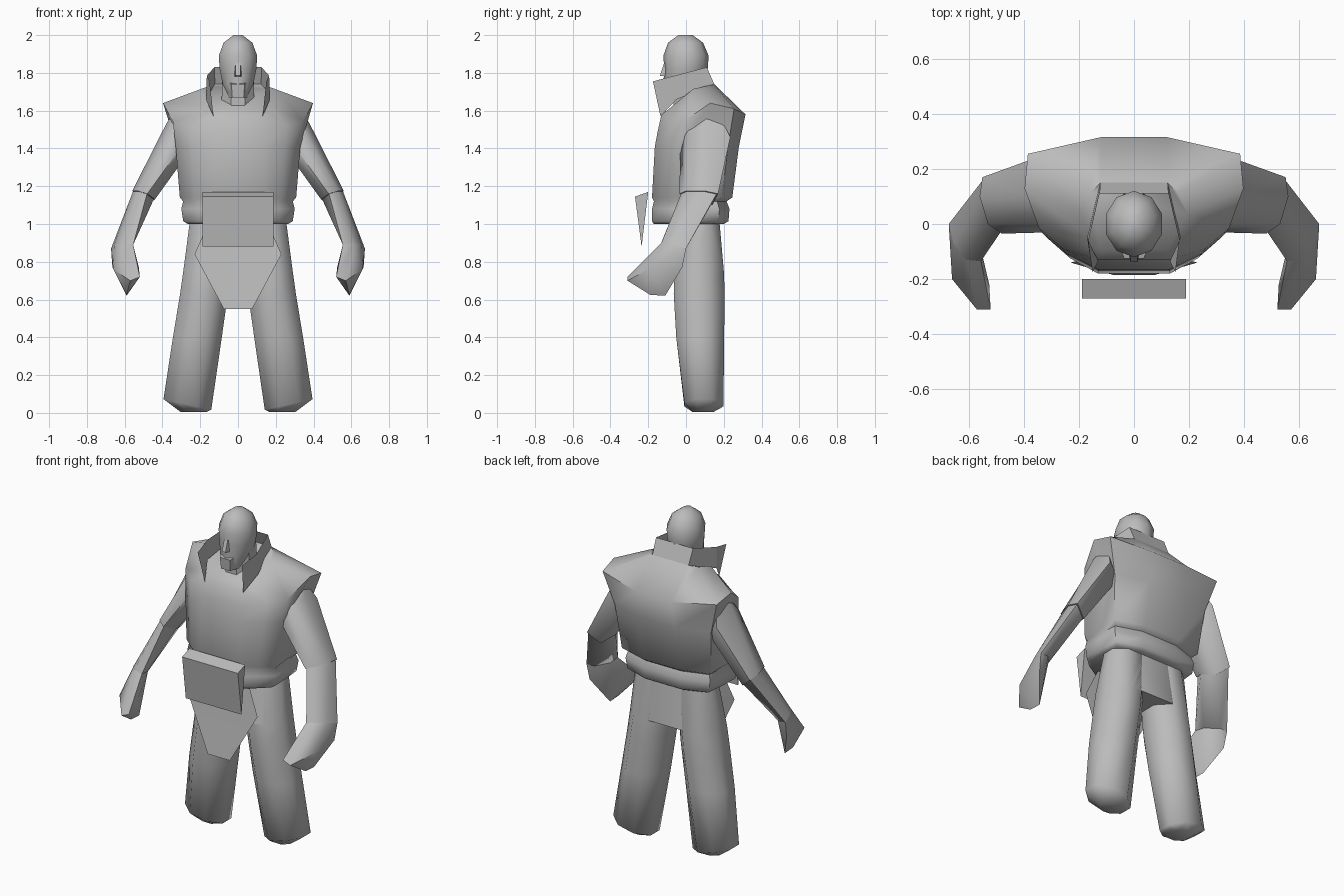
import bpy
import bmesh
from math import cos, sin, pi, radians
from mathutils import Vector

default_cube = bpy.data.objects.get("Cube")
if default_cube:
    bpy.data.objects.remove(default_cube, do_unlink=True)

# Single clay colour
clay = bpy.data.materials.new("grey_clay")
clay.use_nodes = True
clay_colour = (.5, .5, .5, 1)
clay.diffuse_color = clay_colour
clay.node_tree.nodes["Principled BSDF"].inputs["Base Color"].default_value = clay_colour


def finish(name, mesh_data, mirror=False, smooth_angle=40):
    """Turn a bmesh into a shaded object, optionally mirrored across x."""
    bmesh.ops.recalc_face_normals(mesh_data, faces=mesh_data.faces)
    mesh = bpy.data.meshes.new(name)
    mesh_data.to_mesh(mesh)
    mesh_data.free()
    mesh.materials.append(clay)
    part = bpy.data.objects.new(name, mesh)
    bpy.context.collection.objects.link(part)
    bpy.ops.object.select_all(action="DESELECT")
    part.select_set(True)
    bpy.context.view_layer.objects.active = part
    bpy.ops.object.shade_smooth_by_angle(angle=radians(smooth_angle))
    if mirror:
        part.modifiers.new("mirror", "MIRROR")
    return part


def loft(name, rings, closed=True, **options):
    """Skin a sequence of point rings; closed rings also get end caps."""
    mesh_data = bmesh.new()
    rows = [[mesh_data.verts.new(point) for point in ring] for ring in rings]
    count = len(rows[0])
    for lower, upper in zip(rows, rows[1:]):
        for i in range(count if closed else count - 1):
            j = (i + 1) % count
            mesh_data.faces.new((lower[i], lower[j], upper[j], upper[i]))
    if closed:
        mesh_data.faces.new(list(reversed(rows[0])))
        mesh_data.faces.new(rows[-1])
    return finish(name, mesh_data, **options)


def hull(name, points, **options):
    """Wrap a convex shell around a few corner points."""
    mesh_data = bmesh.new()
    for point in points:
        mesh_data.verts.new(point)
    bmesh.ops.convex_hull(mesh_data, input=mesh_data.verts)
    loose = [v for v in mesh_data.verts if not v.link_faces]
    bmesh.ops.delete(mesh_data, geom=loose, context="VERTS")
    return finish(name, mesh_data, **options)


def both_sides(half):
    """Complete a half outline with its mirror image."""
    return half + [(-x, y, z) for x, y, z in reversed(half)]


def body_ring(front_edge, side, back_edge, front, back, heights):
    """Chest section: half-widths at the armhole edges and side, then depth and heights."""
    front_z, side_z, back_z = heights
    depth = back - front
    return both_sides([
        (.13, front, front_z),
        (front_edge * .75, front + depth * .13, front_z * .8 + side_z * .2),
        (front_edge, front + depth * .29, front_z * .65 + side_z * .35),
        (side, front + depth * .6, side_z),
        (back_edge, front + depth * .87, (side_z + back_z) / 2),
        (.12, back, back_z)])


def level(z):
    """The same height all the way round."""
    return z, z, z


def oval(centre, width, depth, sides=8, tilt=0):
    """Oval section; tilt raises the outer side."""
    x, y, z = centre
    angles = [2 * pi * (i + .5) / sides for i in range(sides)]
    return [(x + width * cos(a), y + depth * sin(a), z + tilt * cos(a))
            for a in angles]


# Vest: rolled hem, groove, chest, overhanging shoulders and neckline
loft("vest", [
    body_ring(.265, .265, .25, -.17, .2, level(1)),
    body_ring(.29, .285, .275, -.18, .225, level(1.015)),
    body_ring(.3, .295, .285, -.18, .23, level(1.08)),
    body_ring(.29, .28, .275, -.17, .215, level(1.12)),
    body_ring(.308, .295, .3, -.18, .245, level(1.14)),
    body_ring(.33, .3, .325, -.165, .28, level(1.41)),
    body_ring(.345, .397, .385, -.15, .315, (1.49, 1.64, 1.58)),
    body_ring(.16, .195, .16, -.13, .15, (1.58, 1.715, 1.74)),
], smooth_angle=60)

# Stand-up collar of flat panels, open at the front
collar_base = [(.13, -.135, 1.57), (.17, -.05, 1.66), (.122, .15, 1.74)]
collar_edge = [(.15, -.175, 1.755), (.165, -.06, 1.785), (.125, .11, 1.83)]
loft("collar", [both_sides(collar_base), both_sides(collar_edge)],
     closed=False, smooth_angle=20)

# Thick neck
loft("neck", [oval((0, .025, 1.6), .095, .1), oval((0, .02, 1.8), .09, .095)])


def head_ring(width, front, back, z):
    return oval((0, (front + back) / 2, z), width, (back - front) / 2, 10)


# Bald head, narrowing to the jaw
loft("head", [
    head_ring(.05, -.115, .05, 1.67),
    head_ring(.085, -.12, .095, 1.74),
    head_ring(.102, -.115, .115, 1.82),
    head_ring(.107, -.12, .12, 1.89),
    head_ring(.08, -.095, .09, 1.96),
    head_ring(.025, -.04, .035, 2),
], smooth_angle=60)

# Nose and chin wedges
hull("nose", both_sides([(.012, -.11, 1.87), (.022, -.1, 1.78), (.012, -.138, 1.785)]))
hull("chin", both_sides([(.05, -.09, 1.75), (.035, -.126, 1.74), (.03, -.12, 1.67), (.05, -.06, 1.67)]))

# Sleeves: capped shoulder, then tapering to the elbow
shoulder = [(.37, .235, 1.46), (.28, .2, 1.4), (.26, .08, 1.38),
            (.3, -.03, 1.41), (.355, 0, 1.48), (.38, .1, 1.53)]
elbow = [(.55, .17, 1.16), (.48, .14, 1.1), (.44, .04, 1.13),
         (.48, -.035, 1.16), (.53, 0, 1.175), (.56, .1, 1.175)]
wrist = [(.672, 0, .87), (.62, .0, .87), (.56, -.07, .88),
         (.555, -.135, .89), (.61, -.13, .9), (.655, -.07, .89)]
shoulder_cap = [Vector(p).lerp(Vector((.3, .13, 1.66)), .7) for p in shoulder]
loft("upper_arms", [shoulder_cap, shoulder, elbow], mirror=True, smooth_angle=70)

# Forearms, slightly slimmer than the sleeve at the elbow
centre = sum((Vector(p) for p in elbow), Vector()) / len(elbow)
inner_elbow = [Vector(p).lerp(centre, .08) for p in elbow]
loft("forearms", [inner_elbow, wrist], mirror=True, smooth_angle=70)

# Mitten hands reaching forward
knuckles = [(.665, -.02, .77), (.66, -.2, .76), (.525, -.22, .77), (.6, -.2, .82),
            (.59, -.11, .62), (.59, -.19, .625), (.57, -.31, .7), (.52, -.31, .72)]
hull("hands", wrist + knuckles, mirror=True)

# Wide trouser legs with cut-off hems
thigh = oval((.165, .07, .75), .135, .141)
waist = oval((.14, .085, 1.01), .125, .1)
loft("legs", [
    oval((.235, .09, .005), .075, .06),
    oval((.268, .095, .045), .137, .112, tilt=.03),
    oval((.215, .075, .4), .14, .137),
    oval((.18, .07, .63), .137, .146),
    thigh,
    waist,
], mirror=True, smooth_angle=60)

# Seat of the trousers, bridging both legs
hull("hips", both_sides(thigh + waist), smooth_angle=50)

# Wedge-shaped belt pouch
pouch_side = [(-.27, 1.145), (-.2, 1.17), (-.235, .88)]
hull("belt_pouch", both_sides([(.188, y, z) for y, z in pouch_side]), smooth_angle=10)

# Thin tapered loincloth hanging behind the pouch
cloth = [(.16, -.12, 1), (.23, -.14, .84), (.075, -.185, .55)]
loft("loincloth", [[(-x, y, z), (x, y, z)] for x, y, z in cloth], closed=False)
